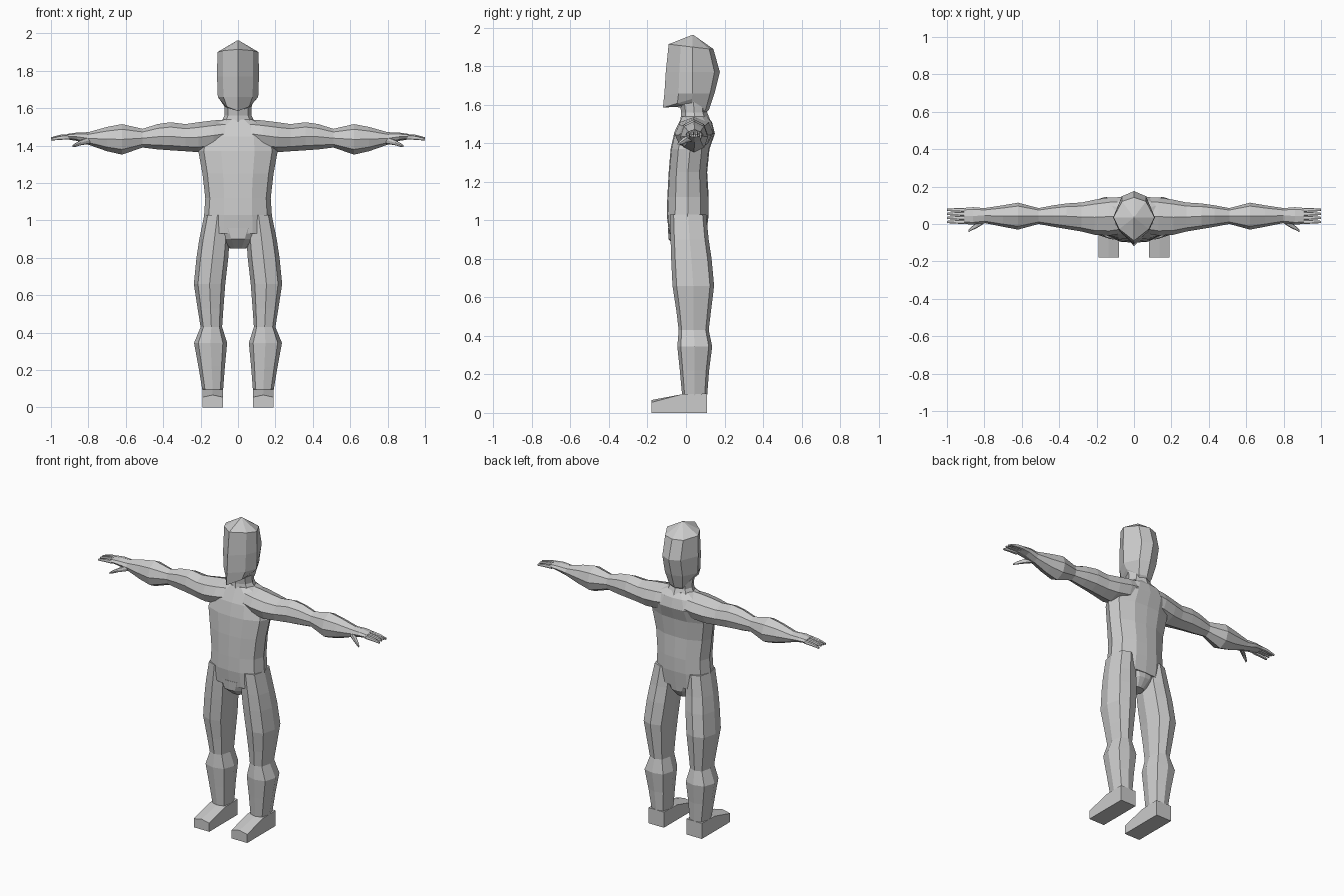
import bpy, bmesh

grey = bpy.data.materials.new("plain_grey")
grey.diffuse_color = (0.6, 0.6, 0.6, 1)

# unit cross-sections: boxy octagon, rounded octagon, body with a flat chest
BOXY = [(1, 0), (.74, .8), (0, 1), (-.74, .8), (-1, 0), (-.74, -.8), (0, -1), (.74, -.8)]
ROUND = [(1, 0), (.75, .66), (0, 1), (-.75, .66), (-1, 0), (-.75, -.66), (0, -1), (.75, -.66)]
BODY = [(1, 0), (.86, .6), (.42, .95), (0, 1), (-.42, .95), (-.86, .6),
        (-1, 0), (-.86, -.6), (-.42, -.95), (0, -1), (.42, -.95), (.86, -.6)]


def loft(name, rings, mirror=False):
    """Skin a closed surface over rings of equal point count."""
    bm = bmesh.new()
    vs = [[bm.verts.new(p) for p in r] for r in rings]
    n = len(vs[0])
    for a, b in zip(vs, vs[1:]):
        for i in range(n):
            j = (i + 1) % n
            bm.faces.new((a[i], a[j], b[j], b[i]))
    bm.faces.new(vs[0][::-1])
    bm.faces.new(vs[-1])
    bmesh.ops.recalc_face_normals(bm, faces=bm.faces)
    me = bpy.data.meshes.new(name)
    bm.to_mesh(me)
    bm.free()
    me.materials.append(grey)
    ob = bpy.data.objects.new(name, me)
    bpy.context.collection.objects.link(ob)
    if mirror:
        ob.modifiers.new("mirror", 'MIRROR')
    return ob


def ring_z(shape, z, x0, x1, y0, y1):
    return [((x0 + x1) / 2 + u * (x1 - x0) / 2, (y0 + y1) / 2 + v * (y1 - y0) / 2, z)
            for u, v in shape]


def ring_x(shape, x, y0, y1, z0, z1):
    return [(x, (y0 + y1) / 2 + u * (y1 - y0) / 2, (z0 + z1) / 2 + v * (z1 - z0) / 2)
            for u, v in shape]


# torso: z, half width, front, back
loft("torso", [ring_z(BODY, z, -w, w, f, b) for z, w, f, b in [
    (.93, .185, -.088, .106), (1.03, .181, -.1, .118), (1.12, .175, -.097, .118),
    (1.25, .19, -.09, .11), (1.37, .212, -.08, .122), (1.45, .2, -.062, .15),
    (1.51, .15, -.035, .135), (1.54, .08, -.022, .11)]])

# pelvis: wedge between the legs
loft("pelvis", [ring_z(BODY, z, -w, w, f, b) for z, w, f, b in [
    (.85, .045, -.03, .06), (.9, .085, -.09, .1), (.96, .13, -.094, .106)]])

# neck
loft("neck", [ring_z(ROUND, z, -w, w, f, b) for z, w, f, b in [
    (1.51, .1, -.03, .13), (1.56, .072, -.025, .11), (1.66, .075, -.04, .11)]])


# head: pointed face ridge, wide temples, rounded back
def head_ring(w, side_y, front, back, z_front, z_side, z_back):
    half = [(0, front, z_front), (.72 * w, front * .5 + side_y * .5, z_front * .5 + z_side * .5),
            (w, side_y, z_side), (.58 * w, back * .8 + side_y * .2, z_back), (0, back, z_back)]
    return half + [(-x, y, z) for x, y, z in half[-2:0:-1]]


loft("head", [
    head_ring(.07, .03, -.055, .105, 1.59, 1.61, 1.56),
    head_ring(.082, .03, -.12, .12, 1.585, 1.63, 1.575),
    head_ring(.108, .035, -.112, .148, 1.66, 1.66, 1.66),
    head_ring(.112, .035, -.105, .176, 1.77, 1.77, 1.77),
    head_ring(.11, .035, -.09, .142, 1.915, 1.9, 1.89),
    head_ring(.003, .035, .032, .038, 1.963, 1.963, 1.963)])

# arms: x, front, back, bottom, top
loft("arms", [ring_x(ROUND, *s) for s in [
    (.06, -.05, .14, 1.39, 1.54), (.13, -.062, .142, 1.375, 1.535),
    (.21, -.058, .13, 1.365, 1.525), (.28, -.04, .115, 1.37, 1.515),
    (.36, -.027, .11, 1.375, 1.525), (.43, -.015, .1, 1.38, 1.515),
    (.51, 0, .085, 1.39, 1.49), (.62, -.03, .114, 1.352, 1.515),
    (.7, -.015, .1, 1.37, 1.5), (.8, .005, .085, 1.405, 1.472)]], True)

# hands
loft("palms", [ring_x(ROUND, *s) for s in [
    (.8, .005, .085, 1.405, 1.472), (.86, -.003, .09, 1.425, 1.47),
    (.91, 0, .086, 1.433, 1.463)]], True)
for i in range(4):
    y = .011 + .0215 * i
    lift = .006 if i in (1, 2) else 0
    loft(f"fingers_{i + 1}", [ring_x(BOXY, x, y - w, y + w, a + lift, b + lift) for x, w, a, b in [
        (.9, .0105, 1.433, 1.456), (.95, .0095, 1.431, 1.452), (1, .006, 1.427, 1.439)]], True)
loft("thumbs", [ring_x(BOXY, *s) for s in [
    (.79, .01, .045, 1.41, 1.45), (.84, -.022, .008, 1.402, 1.43),
    (.87, -.035, -.016, 1.393, 1.413), (.885, -.045, -.03, 1.392, 1.402)]], True)

# legs: z, inner, outer, front, back
loft("legs", [ring_z(BOXY, *s) for s in [
    (.09, .08, .19, -.02, .11), (.22, .07, .212, -.032, .12), (.345, .058, .235, -.045, .136),
    (.43, .085, .2, -.038, .118), (.53, .078, .216, -.05, .13), (.66, .068, .236, -.07, .146),
    (.8, .052, .222, -.077, .133), (.9, .045, .207, -.08, .118),
    (1.03, .04, .18, -.083, .105)]], True)


# feet: side profile swept from the inner to the outer edge
def foot_ring(x, toe):
    return [(x, .11, 0), (x, -.178, 0), (x, -.178, toe), (x, -.02, .097), (x, .11, .1)]


loft("feet", [foot_ring(.08, .055), foot_ring(.135, .067), foot_ring(.19, .055)], True)
